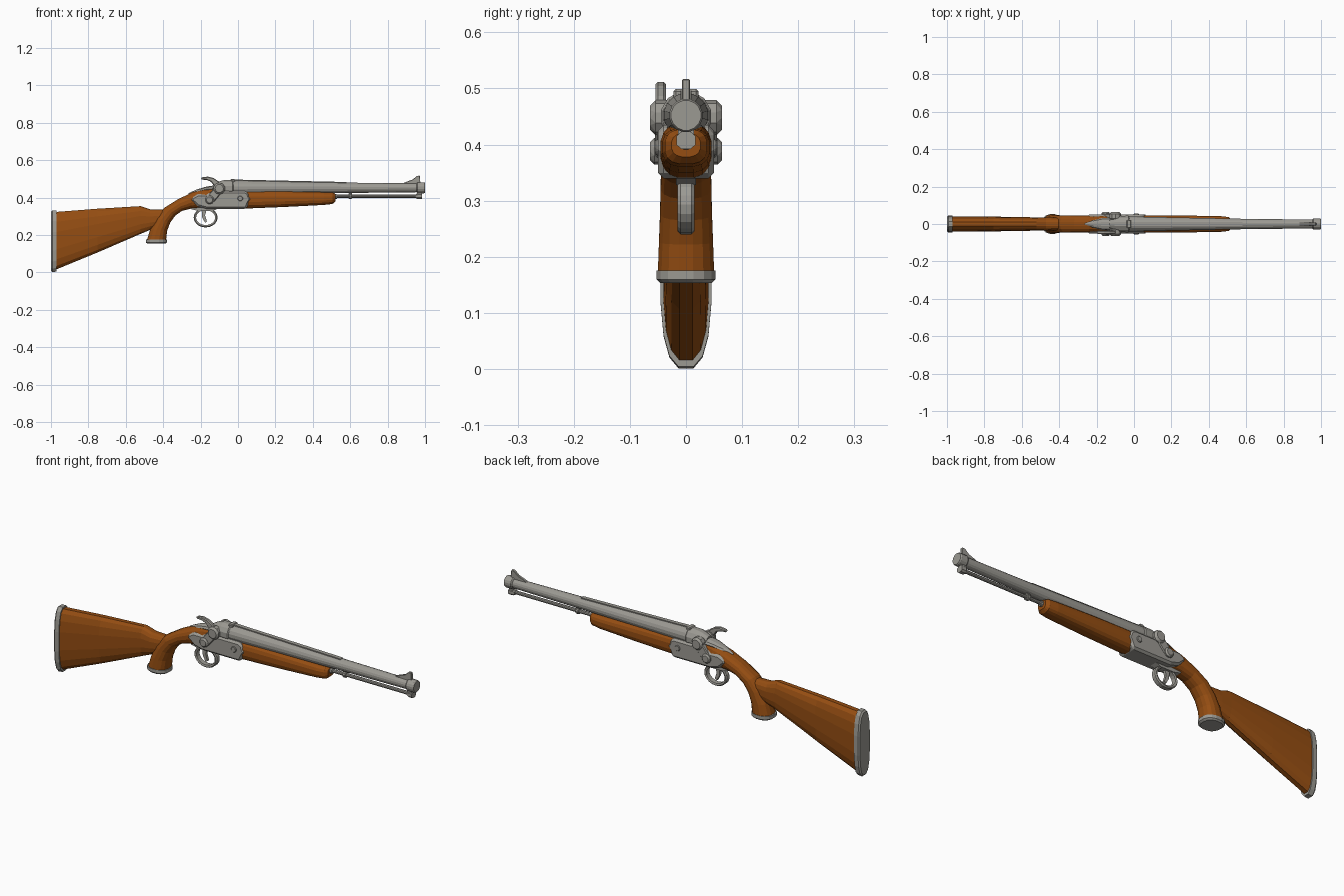
import bpy, bmesh, math
from mathutils import Vector


def material(name, rgb):
    m = bpy.data.materials.new(name)
    m.diffuse_color = (*rgb, 1)
    return m


WOOD = material("walnut wood", (0.30, 0.075, 0.006))
STEEL = material("grey steel", (0.33, 0.32, 0.29))


def finish(name, bm, mat, bevel=0):
    bmesh.ops.recalc_face_normals(bm, faces=bm.faces)
    me = bpy.data.meshes.new(name)
    bm.to_mesh(me)
    bm.free()
    me.materials.append(mat)
    ob = bpy.data.objects.new(name, me)
    bpy.context.collection.objects.link(ob)
    if bevel:
        b = ob.modifiers.new("bevel", 'BEVEL')
        b.width, b.segments, b.limit_method = bevel, 1, 'ANGLE'
    return ob


def loft(name, sections, mat, n=16, power=1.0):
    """Rounded tube; section = (top x, top z, bottom x, bottom z, half width)."""
    bm = bmesh.new()
    rings = []
    for tx, tz, bx, bz, hw in sections:
        c, h = Vector(((tx + bx) / 2, 0, (tz + bz) / 2)), Vector(((tx - bx) / 2, 0, (tz - bz) / 2))
        ring = []
        for i in range(n):
            a = 2 * math.pi * (i + 0.5) / n
            u, v = [math.copysign(abs(f) ** power, f) for f in (math.cos(a), math.sin(a))]
            ring.append(bm.verts.new(c + h * u + Vector((0, hw * v, 0))))
        rings.append(ring)
    for p, q in zip(rings, rings[1:]):
        for i in range(n):
            j = (i + 1) % n
            bm.faces.new((p[i], p[j], q[j], q[i]))
    bm.faces.new(rings[0])
    bm.faces.new(rings[-1])
    return finish(name, bm, mat)


def tube(name, cz, pairs, mat, n=16):
    """Turned part along x; pairs = (x, radius)."""
    return loft(name, [(x, cz + r, x, cz - r, r) for x, r in pairs], mat, n)


def plate(name, pts, y0, y1, mat, bevel=0):
    """Side outline (x, z) extruded from y0 to y1."""
    bm = bmesh.new()
    a = [bm.verts.new((x, y0, z)) for x, z in pts]
    b = [bm.verts.new((x, y1, z)) for x, z in pts]
    bm.faces.new(a)
    bm.faces.new(b)
    for i in range(len(pts)):
        j = (i + 1) % len(pts)
        bm.faces.new((a[i], a[j], b[j], b[i]))
    return finish(name, bm, mat, bevel)


def disc(name, x, z, r, y0, y1, mat=STEEL, n=10, bevel=0.006):
    pts = [(x + r * math.cos(2 * math.pi * i / n), z + r * math.sin(2 * math.pi * i / n)) for i in range(n)]
    return plate(name, pts, y0, y1, mat, bevel)


# Shoulder stock and butt plate
loft("shoulder_stock", [(-0.975, 0.325, -0.975, 0.012, 0.041), (-0.75, 0.342, -0.75, 0.105, 0.040),
                        (-0.52, 0.355, -0.52, 0.205, 0.036), (-0.47, 0.338, -0.47, 0.226, 0.036),
                        (-0.39, 0.335, -0.39, 0.25, 0.034)], WOOD, 16, 0.75)
loft("butt_plate", [(-1.0, 0.325, -1.0, 0.006, 0.040), (-0.993, 0.333, -0.993, -0.001, 0.046),
                    (-0.97, 0.333, -0.97, 0.002, 0.046)], STEEL, 16, 0.75)

# Curved pistol grip with its end cap
loft("pistol_grip", [(-0.10, 0.462, -0.10, 0.345, 0.042), (-0.17, 0.452, -0.18, 0.345, 0.044),
                     (-0.24, 0.43, -0.25, 0.340, 0.045), (-0.32, 0.392, -0.30, 0.328, 0.045),
                     (-0.395, 0.345, -0.335, 0.303, 0.046), (-0.44, 0.29, -0.362, 0.265, 0.047),
                     (-0.47, 0.23, -0.378, 0.222, 0.049), (-0.488, 0.172, -0.384, 0.172, 0.051)],
     WOOD, 16, 0.85)
loft("grip_cap", [(-0.494, 0.176, -0.379, 0.176, 0.053), (-0.494, 0.160, -0.379, 0.160, 0.053),
                  (-0.485, 0.153, -0.388, 0.153, 0.046)], STEEL, 16, 0.85)

# Fore-end wood
loft("fore_end", [(0.03, 0.440, 0.03, 0.340, 0.046), (0.25, 0.437, 0.25, 0.349, 0.046),
                  (0.46, 0.430, 0.46, 0.360, 0.043), (0.505, 0.428, 0.505, 0.365, 0.038),
                  (0.52, 0.420, 0.52, 0.378, 0.026)], WOOD, 16, 0.75)

# Receiver body, breech and top tang
plate("receiver", [(-0.255, 0.385), (-0.243, 0.403), (-0.215, 0.418), (-0.17, 0.417), (-0.13, 0.435),
                   (0.035, 0.435), (0.055, 0.425), (0.062, 0.405), (0.073, 0.392), (0.06, 0.375),
                   (0.045, 0.340), (-0.17, 0.340), (-0.215, 0.352), (-0.235, 0.37)],
      -0.05, 0.05, STEEL, 0.010)
tube("breech", 0.45, [(-0.13, 0.024), (-0.105, 0.036), (-0.075, 0.045), (-0.03, 0.046), (-0.025, 0.042)], STEEL, 12)
loft("top_tang", [(-0.265, 0.424, -0.265, 0.405, 0.003), (-0.22, 0.444, -0.22, 0.42, 0.020),
                  (-0.17, 0.459, -0.17, 0.43, 0.032), (-0.10, 0.470, -0.10, 0.43, 0.036)], STEEL, 10)

# Bosses and screws on both sides
for side, s in (("front", -1), ("back", 1)):
    disc("hammer_boss_" + side, -0.100, 0.448, 0.033, s * 0.02, s * 0.064, bevel=0.010)
    disc("lower_boss_" + side, -0.152, 0.388, 0.025, s * 0.03, s * 0.064, bevel=0.008)
    plate("boss_link_" + side, [(-0.175, 0.395), (-0.13, 0.375), (-0.075, 0.44), (-0.12, 0.46)],
          s * 0.03, s * 0.055, STEEL, 0.004)
    disc("receiver_screw_" + side, 0.012, 0.395, 0.015, s * 0.04, s * 0.055, bevel=0.003)

# Curved hammer on the front side
plate("hammer", [(-0.085, 0.46), (-0.105, 0.487), (-0.13, 0.504), (-0.16, 0.512), (-0.195, 0.508),
                 (-0.198, 0.496), (-0.168, 0.494), (-0.145, 0.485), (-0.13, 0.465), (-0.125, 0.45)],
      -0.054, -0.036, STEEL, 0.004)

# Barrel, rib and muzzle band
tube("barrel", 0.452, [(-0.04, 0.041), (0.03, 0.040), (0.3, 0.034), (0.6, 0.028), (0.97, 0.024)], STEEL)
plate("barrel_rib", [(-0.03, 0.497), (0.03, 0.495), (0.58, 0.483), (0.58, 0.46), (-0.03, 0.46)],
      -0.010, 0.010, STEEL)
plate("rear_sight", [(-0.04, 0.499), (-0.015, 0.499), (-0.015, 0.46), (-0.04, 0.46)], -0.022, 0.022, STEEL, 0.004)
tube("muzzle_band", 0.452, [(0.955, 0.026), (0.960, 0.030), (0.995, 0.030), (1.0, 0.027)], STEEL)

# Front sight blade
plate("front_sight", [(0.87, 0.472), (0.90, 0.484), (0.935, 0.497), (0.957, 0.516), (0.973, 0.517),
                      (0.975, 0.472)], -0.007, 0.007, STEEL, 0.002)

# Rod below the barrel with rings and muzzle bracket
tube("under_rod", 0.407, [(0.49, 0.009), (0.98, 0.009)], STEEL, 10)
tube("rod_collar", 0.405, [(0.50, 0.016), (0.53, 0.013)], STEEL, 10)
tube("rod_ring", 0.408, [(0.592, 0.013), (0.595, 0.016), (0.607, 0.016), (0.61, 0.013)], STEEL, 10)
plate("rod_ring_post", [(0.593, 0.41), (0.609, 0.41), (0.609, 0.44), (0.593, 0.44)], -0.007, 0.007, STEEL)
loft("rod_tip", [(0.95, 0.418, 0.95, 0.396, 0.012), (0.96, 0.424, 0.96, 0.391, 0.018),
                 (0.983, 0.424, 0.983, 0.391, 0.018)], STEEL, 8, 0.8)
plate("muzzle_bracket", [(0.958, 0.41), (0.98, 0.41), (0.98, 0.44), (0.958, 0.44)], -0.014, 0.014, STEEL)

# Trigger guard: oval band
bm = bmesh.new()
N = 20
rings = []
for i in range(N):
    a = 2 * math.pi * i / N
    rings.append([bm.verts.new((-0.173 + rx * math.cos(a), y, 0.293 + rz * math.sin(a)))
                  for rx, rz, y in ((0.064, 0.053, -0.010), (0.064, 0.053, 0.010), (0.059, 0.048, 0.015),
                                    (0.051, 0.040, 0.012), (0.051, 0.040, -0.012), (0.059, 0.048, -0.015))])
for i in range(N):
    p, q = rings[i], rings[(i + 1) % N]
    for k in range(6):
        bm.faces.new((p[k], p[(k + 1) % 6], q[(k + 1) % 6], q[k]))
finish("trigger_guard", bm, STEEL)
plate("guard_mount", [(-0.25, 0.352), (-0.25, 0.338), (-0.21, 0.328), (-0.135, 0.328), (-0.10, 0.345)],
      -0.018, 0.018, STEEL)

# Curved trigger
plate("trigger", [(-0.195, 0.345), (-0.165, 0.345), (-0.176, 0.305), (-0.166, 0.272), (-0.176, 0.265),
                  (-0.192, 0.295)], -0.007, 0.007, STEEL)
